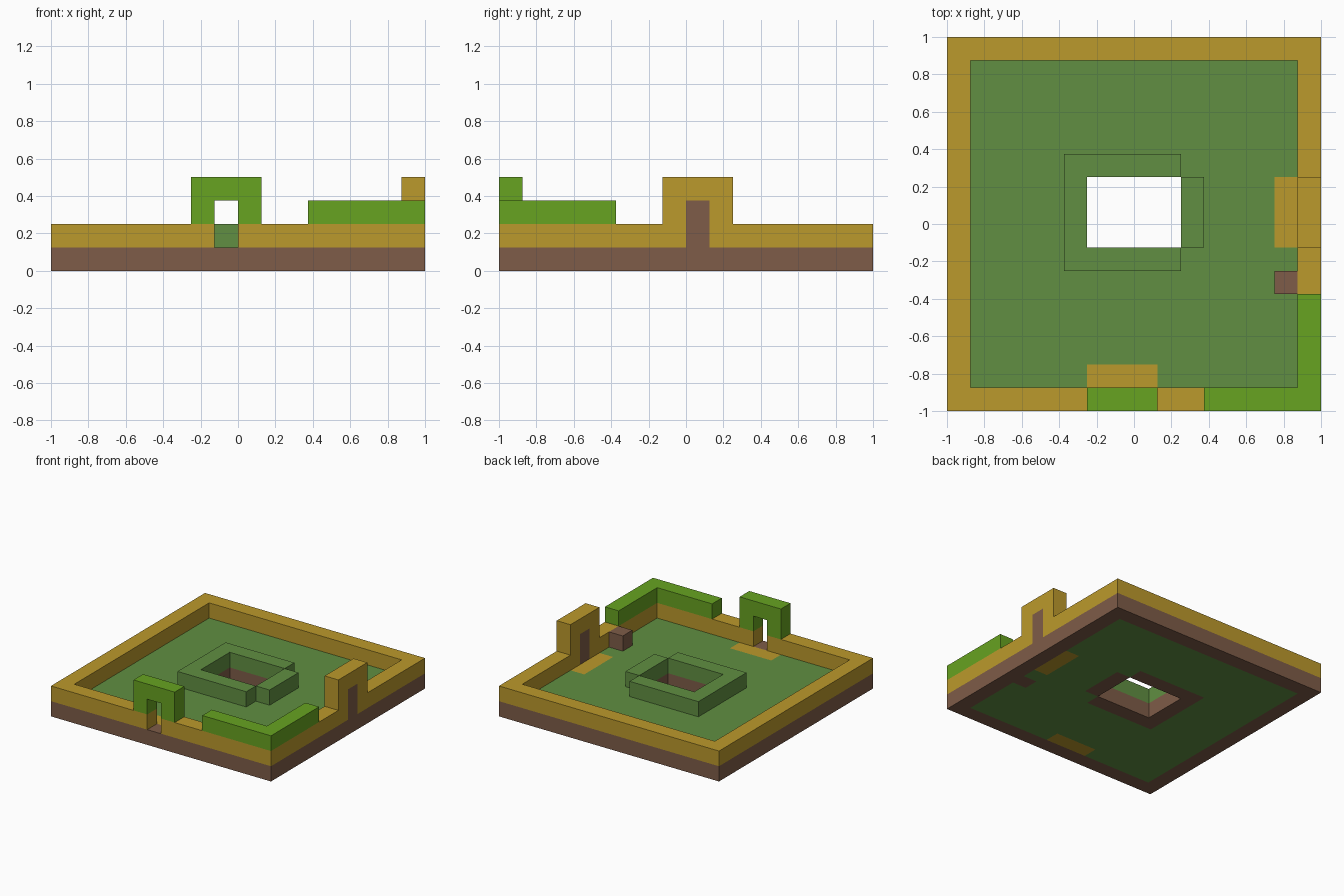
import bpy
import bmesh
from itertools import product

CELL = 0.125  # edge of one block; the plan is 16 x 16 blocks

default = bpy.data.objects.get("Cube")
if default:
    bpy.data.objects.remove(default, do_unlink=True)


def make_material(name, rgb):
    mat = bpy.data.materials.new(name)
    mat.use_nodes = True
    mat.diffuse_color = (*rgb, 1)
    mat.node_tree.nodes["Principled BSDF"].inputs["Base Color"].default_value = (*rgb, 1)
    return mat


gold = make_material("sandstone gold", (0.50, 0.32, 0.025))
leaf = make_material("bright leaf green", (0.136, 0.366, 0.015))
grass = make_material("grass green", (0.119, 0.275, 0.054))
brown = make_material("earth brown", (0.209, 0.107, 0.065))


def cells(boxes):
    """All block positions inside boxes given as (x0, x1, y0, y1, z0, z1)."""
    return {c for x0, x1, y0, y1, z0, z1 in boxes
            for c in product(range(x0, x1), range(y0, y1), range(z0, z1))}


def block_part(name, mat, add, cut=()):
    """Closed shell around the added boxes minus the cut boxes."""
    solid = cells(add) - cells(cut)
    bm = bmesh.new()
    verts = {}

    def vert(p):
        if p not in verts:
            verts[p] = bm.verts.new([k * CELL for k in p])
        return verts[p]

    for cell in sorted(solid):
        for axis, side in product(range(3), (0, 1)):
            near = list(cell)
            near[axis] += 1 if side else -1
            if tuple(near) in solid:
                continue
            u, v = (axis + 1) % 3, (axis + 2) % 3
            loop = []
            for du, dv in ((0, 0), (1, 0), (1, 1), (0, 1)):
                p = list(cell)
                p[axis] += side
                p[u] += du
                p[v] += dv
                loop.append(vert(tuple(p)))
            bm.faces.new(loop if side else loop[::-1])
    # Merge the coplanar block faces into large clean ones
    bmesh.ops.dissolve_limit(bm, angle_limit=0.01, verts=bm.verts[:], edges=bm.edges[:])
    mesh = bpy.data.meshes.new(name)
    bm.to_mesh(mesh)
    bm.free()
    mesh.materials.append(mat)
    obj = bpy.data.objects.new(name, mesh)
    bpy.context.collection.objects.link(obj)
    return obj


# Plan rectangles shared by several parts
outer = (-8, 8, -8, 8)
inner = (-7, 7, -7, 7)
rim = (-3, 2, -2, 3)
rim_end = (2, 3, -1, 2)
shaft = (-2, 2, -1, 2)
front_path = (-2, 1, -7, -6)
side_path = (6, 7, -1, 2)
post = (6, 7, -3, -2)

# Ground layer
block_part("foundation", brown, [(*outer, 0, 1)], [(*inner, 0, 1)])
block_part("courtyard_floor", grass, [(*inner, 0, 1)],
           [(*r, 0, 1) for r in (rim, rim_end, front_path, side_path, post)])
block_part("front_threshold", gold, [(*front_path, 0, 1)])
block_part("side_threshold", gold, [(*side_path, 0, 1)])

# Central shaft: earth lining below, grassy rim above
for label, mat, z in (("shaft_lining", brown, 0), ("shaft_rim", grass, 1)):
    block_part(label, mat, [(*rim, z, z + 1)], [(*shaft, z, z + 1)])
    block_part(label + "_end", mat, [(*rim_end, z, z + 1)])

# Outer wall with the raised side gate; both doorways are cut through
front_door = (-1, 0, -8, -7, 1, 3)
side_door = (7, 8, 0, 1, 1, 3)
block_part("outer_wall", gold,
           [(*outer, 1, 2), (7, 8, -1, 2, 2, 4)],
           [(*inner, 1, 2), front_door, side_door])
block_part("side_door", brown, [side_door])

# Green front arch, corner hedge and the small post
block_part("front_arch", leaf, [(-2, 1, -8, -7, 2, 4)], [front_door])
block_part("corner_hedge", leaf, [(3, 8, -8, -7, 2, 3), (7, 8, -8, -3, 2, 3)])
block_part("courtyard_post", brown, [(*post, 0, 2)])
